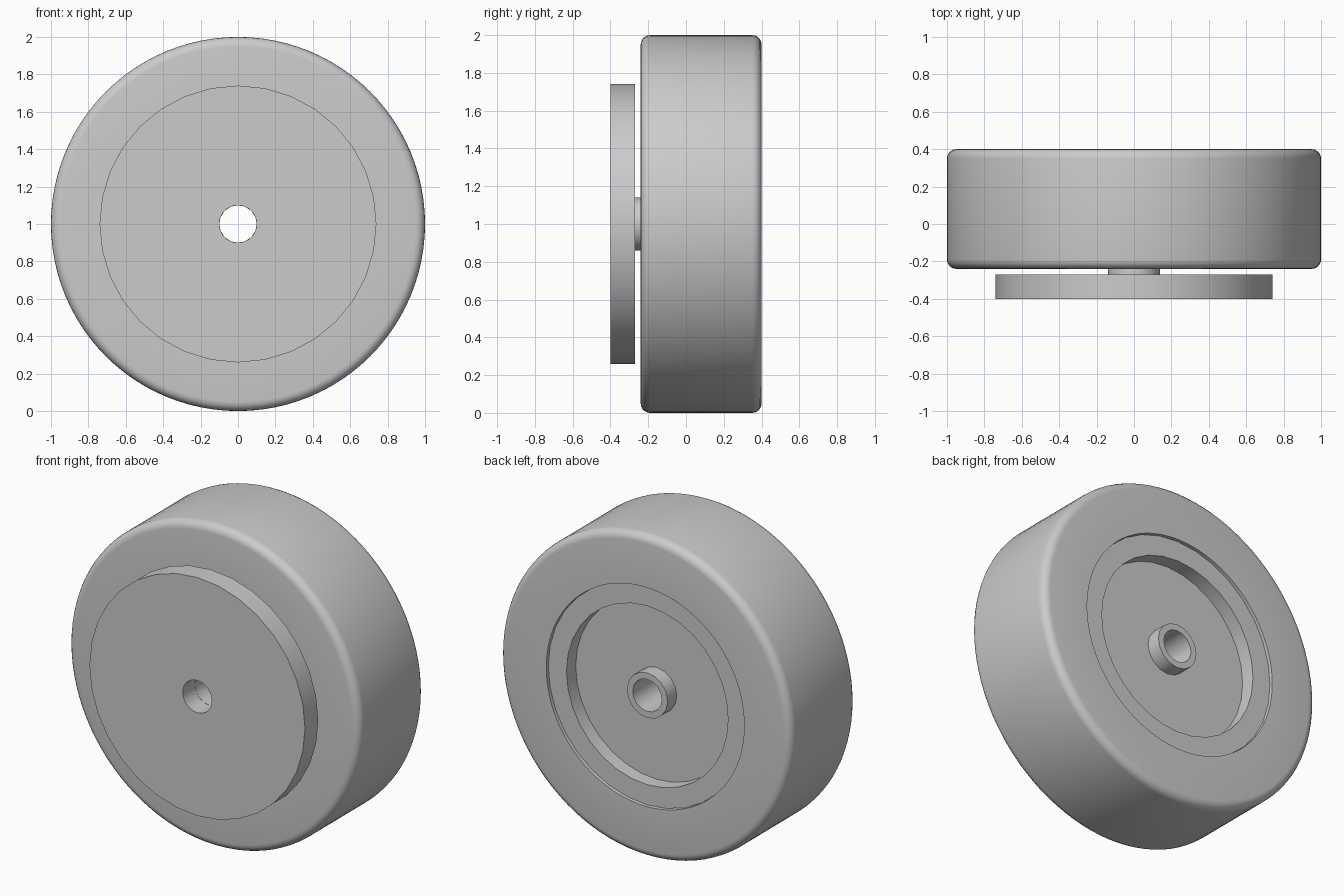
import bpy
import bmesh
from math import cos, sin, pi, radians

cube = bpy.data.objects.get("Cube")
if cube:
    bpy.data.objects.remove(cube, do_unlink=True)

GREY = (0.6, 0.6, 0.6, 1)
grey = bpy.data.materials.new("plain grey")
grey.use_nodes = True
grey.diffuse_color = GREY
grey.node_tree.nodes["Principled BSDF"].inputs["Base Color"].default_value = GREY


def lathe(name, profile, sides):
    """Revolve a closed (radius, y) profile about the wheel axle."""
    bm = bmesh.new()
    rings = []
    for i in range(sides):
        a = 2 * pi * i / sides
        rings.append([bm.verts.new((r * cos(a), y, 1 + r * sin(a))) for r, y in profile])
    n = len(profile)
    for i in range(sides):
        a, b = rings[i], rings[(i + 1) % sides]
        for j in range(n):
            k = (j + 1) % n
            bm.faces.new((a[j], a[k], b[k], b[j]))
    bmesh.ops.recalc_face_normals(bm, faces=bm.faces)
    mesh = bpy.data.meshes.new(name)
    bm.to_mesh(mesh)
    bm.free()
    mesh.materials.append(grey)
    obj = bpy.data.objects.new(name, mesh)
    bpy.context.collection.objects.link(obj)
    bpy.ops.object.select_all(action="DESELECT")
    obj.select_set(True)
    bpy.context.view_layer.objects.active = obj
    bpy.ops.object.shade_smooth_by_angle(angle=radians(30))
    return obj


def corner(r, y, start, radius=0.05, steps=5):
    """Rounded corner of a profile, a quarter turn from the start angle."""
    angles = [start + pi / 2 * i / steps for i in range(steps + 1)]
    return [(r + radius * cos(a), y + radius * sin(a)) for a in angles]


# Tyre with rounded shoulders
tyre = [(0.68, -0.24)] + corner(0.95, -0.19, -pi / 2) + corner(0.95, 0.35, 0) + [(0.68, 0.4)]
lathe("tyre", tyre, 96)

# Rim ring, set just below the tyre's back face, with a dished web
lathe("rim", [(0.12, -0.22), (0.68, -0.22), (0.68, 0.38), (0.555, 0.38),
              (0.555, 0.29), (0.12, 0.29)], 32)

# Hollow hub through the whole wheel
lathe("hub", [(0.1, -0.28), (0.14, -0.28), (0.14, 0.38), (0.1, 0.38)], 16)

# Front disc
lathe("front_disc", [(0.1, -0.4), (0.74, -0.4), (0.74, -0.27), (0.1, -0.27)], 32)
